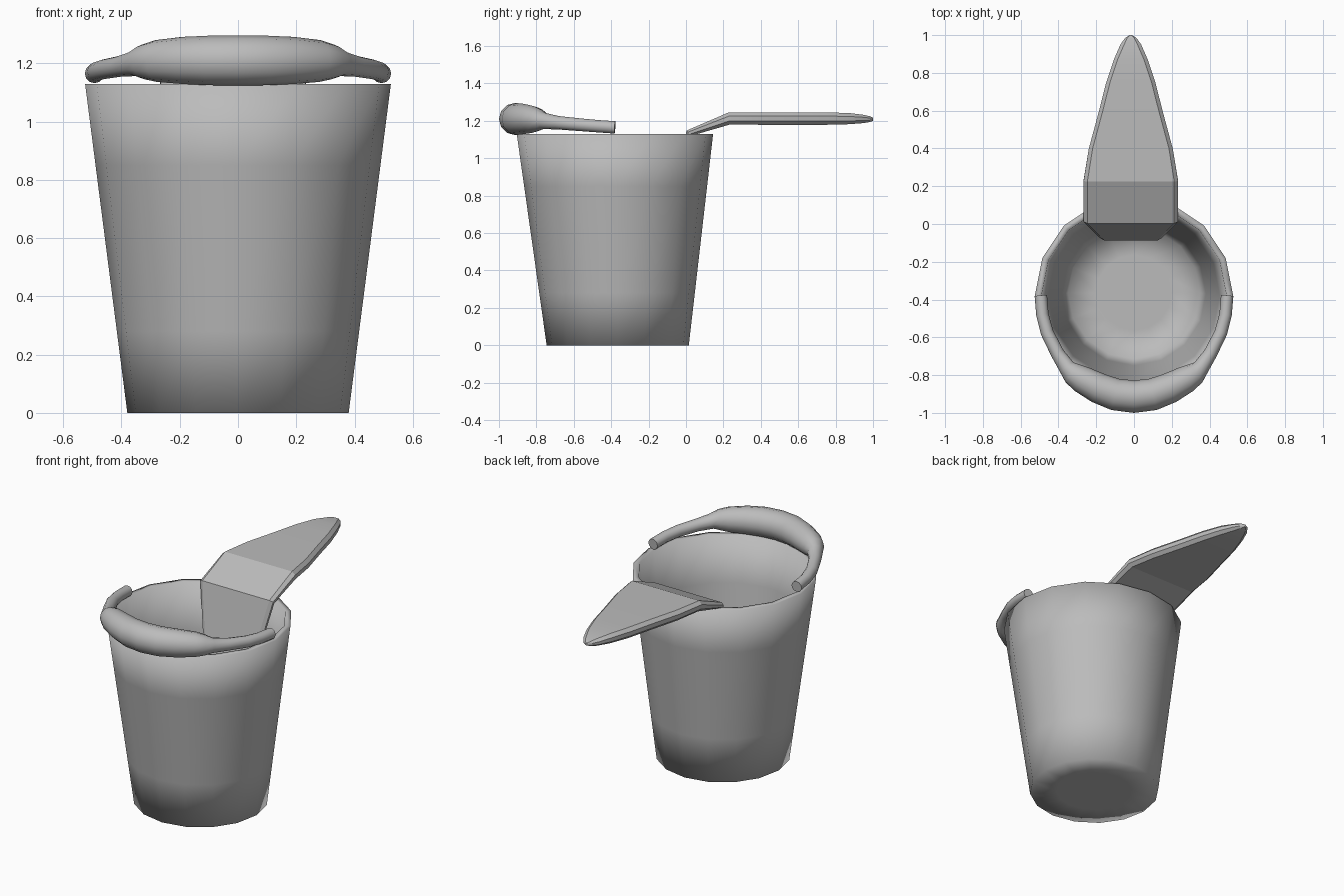
import bpy, bmesh, math
from mathutils import Vector

if "Cube" in bpy.data.objects:
    bpy.data.objects.remove(bpy.data.objects["Cube"], do_unlink=True)

grey = bpy.data.materials.new("plain_grey")
grey.use_nodes = True
grey.diffuse_color = (0.5, 0.5, 0.5, 1)
grey.node_tree.nodes["Principled BSDF"].inputs["Base Color"].default_value = (0.5, 0.5, 0.5, 1)


def loft(name, rings, sharp_angle=None):
    """Skin a list of equal rings, close both ends, and smooth the result."""
    bm = bmesh.new()
    loops = [[bm.verts.new(p) for p in ring] for ring in rings]
    n = len(loops[0])
    for a, b in zip(loops, loops[1:]):
        for i in range(n):
            j = (i + 1) % n
            bm.faces.new((a[i], a[j], b[j], b[i]))
    bm.faces.new(loops[0][::-1])
    bm.faces.new(loops[-1])
    bmesh.ops.recalc_face_normals(bm, faces=bm.faces)
    mesh = bpy.data.meshes.new(name)
    bm.to_mesh(mesh)
    bm.free()
    mesh.materials.append(grey)
    obj = bpy.data.objects.new(name, mesh)
    bpy.context.collection.objects.link(obj)
    bpy.ops.object.select_all(action='DESELECT')
    obj.select_set(True)
    bpy.context.view_layer.objects.active = obj
    if sharp_angle is None:
        bpy.ops.object.shade_smooth()
    else:
        bpy.ops.object.shade_smooth_by_angle(angle=math.radians(sharp_angle))
    return obj


def tangents(path):
    last = len(path) - 1
    return [((path[min(i + 1, last)] - path[i]).normalized()
             + (path[i] - path[max(i - 1, 0)]).normalized()).normalized()
            for i in range(len(path))]


# Bucket: tapered sixteen-sided wall, outside up, over the rim, inside down
def bucket_ring(radius, z, sides=16):
    cy = -0.365 - 0.015 * z / 1.13
    return [(radius * math.cos(math.tau * i / sides),
             cy + radius * math.sin(math.tau * i / sides), z) for i in range(sides)]


def wall(z):
    return 0.38 + 0.145 * z / 1.13


outside = [(0.22, 0)] + [(wall(z), z) for z in (0, 0.28, 0.85, 1.13)]
inside = [(wall(z) - 0.035, z) for z in (1.13, 0.85, 0.28, 0.03)] + [(0.2, 0.03)]
loft("bucket", [bucket_ring(r, z) for r, z in outside + inside])

# Carry handle: thin tube swelling into a grip, half listed and mirrored
half = [(0.493, -0.38, 1.165, 0.033), (0.485, -0.48, 1.172, 0.033),
        (0.46, -0.575, 1.18, 0.034), (0.405, -0.685, 1.19, 0.036),
        (0.355, -0.76, 1.2, 0.044), (0.325, -0.79, 1.205, 0.06),
        (0.28, -0.82, 1.208, 0.072), (0.19, -0.868, 1.21, 0.081),
        (0.1, -0.902, 1.21, 0.085)]
handle = half + [(0, -0.914, 1.21, 0.086)] + [(-x, y, z, r) for x, y, z, r in half[::-1]]
centres = [Vector(h[:3]) for h in handle]
rings = []
for centre, tangent, point in zip(centres, tangents(centres), handle):
    side = tangent.cross(Vector((0, 0, 1))).normalized()
    up = side.cross(tangent)
    rings.append([centre + point[3] * (side * math.cos(a) + up * math.sin(a))
                  for a in (math.tau * k / 12 for k in range(12))])
loft("carry_handle", rings, 50)

# Scoop: tapered tongue in the bucket, bent over the rim into a pointed blade
# Stations hold y, z, half width, half thickness
stations = [(-0.07, 0.7, 0.16, 0.018), (0.018, 1.135, 0.25, 0.02),
            (0.23, 1.212, 0.25, 0.032), (0.4, 1.212, 0.222, 0.033),
            (0.6, 1.212, 0.168, 0.033), (0.75, 1.212, 0.13, 0.033),
            (0.87, 1.212, 0.09, 0.03), (0.95, 1.21, 0.055, 0.022),
            (0.985, 1.209, 0.03, 0.015), (1.0, 1.208, 0.006, 0.008)]
centres = [Vector((-0.017, s[0], s[1])) for s in stations]
rings = []
for centre, tangent, (_, _, width, thick) in zip(centres, tangents(centres), stations):
    normal = Vector((1, 0, 0)).cross(tangent)
    lip = min(0.02, width * 0.4)
    section = [(width, 0.4), (width - lip, 1), (lip - width, 1), (-width, 0.4),
               (-width, -0.4), (lip - width, -1), (width - lip, -1), (width, -0.4)]
    rings.append([centre + Vector((x, 0, 0)) + normal * (t * thick) for x, t in section])
loft("scoop", rings, 15)
